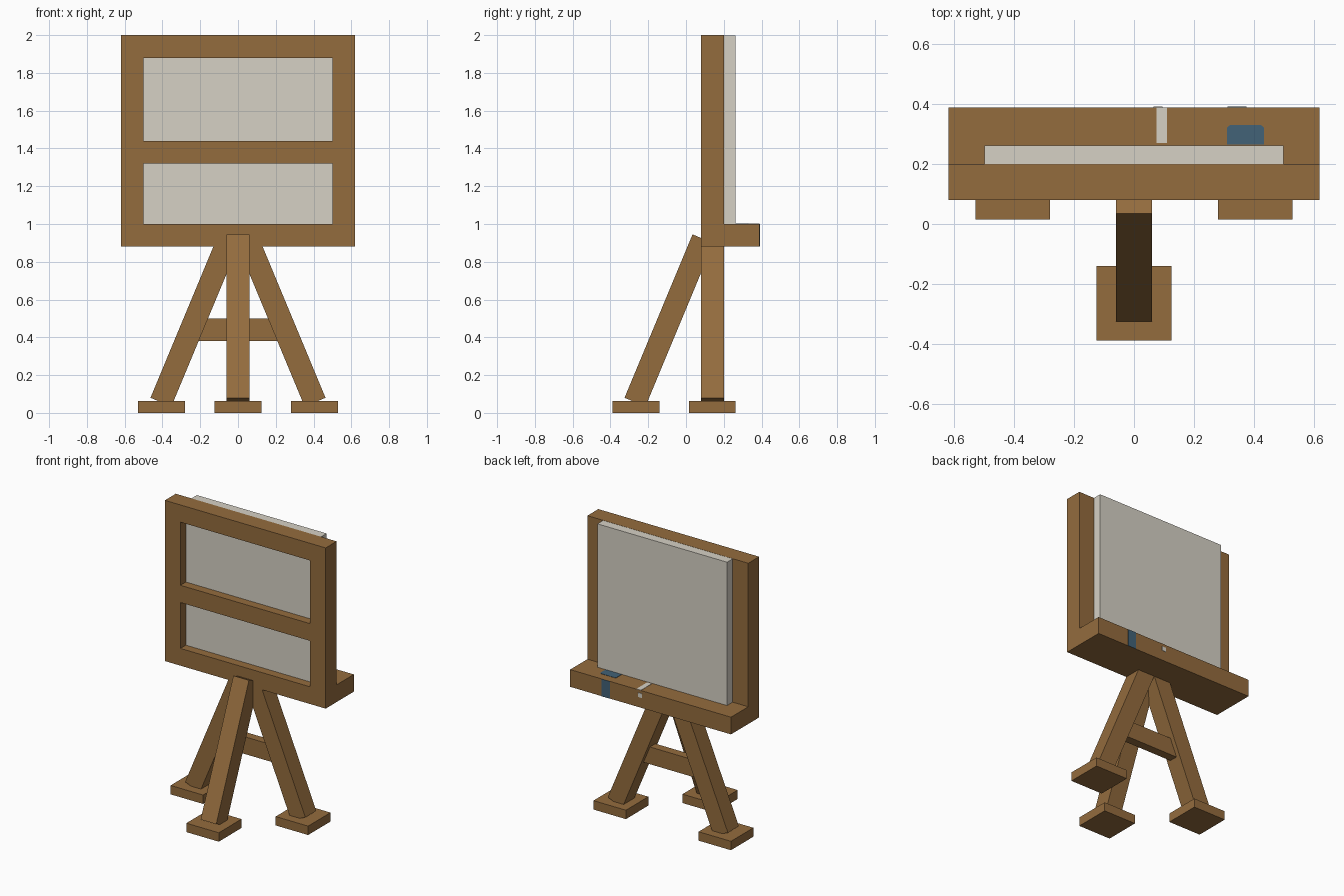
import bpy, bmesh, math
from mathutils import Vector, Matrix

if "Cube" in bpy.data.objects:
    bpy.data.objects.remove(bpy.data.objects["Cube"])


def material(name, rgb):
    m = bpy.data.materials.new(name)
    m.diffuse_color = (*rgb, 1)
    m.use_nodes = True
    m.node_tree.nodes["Principled BSDF"].inputs["Base Color"].default_value = m.diffuse_color
    return m


WOOD = material("brown_wood", (0.296, 0.150, 0.048))
CANVAS = material("off_white_canvas", (0.672, 0.638, 0.558))
BLUE = material("slate_blue", (0.054, 0.122, 0.184))


def finish(name, bm, mat):
    bmesh.ops.recalc_face_normals(bm, faces=bm.faces)
    me = bpy.data.meshes.new(name)
    bm.to_mesh(me)
    bm.free()
    me.materials.append(mat)
    ob = bpy.data.objects.new(name, me)
    bpy.context.collection.objects.link(ob)
    return ob


def box(name, lo, hi, mat):
    """Axis-aligned box between two corners."""
    lo, hi = Vector(lo), Vector(hi)
    bm = bmesh.new()
    bmesh.ops.create_cube(bm, size=1, matrix=Matrix.Translation((lo + hi) / 2)
                          @ Matrix.Diagonal((*(hi - lo), 1)))
    return finish(name, bm, mat)


def leg(name, foot, top):
    """Square beam running from foot to top, leaning in one plane."""
    a, b = Vector(foot), Vector(top)
    d = b - a
    rot = Matrix.Rotation(math.atan2(d.x, d.z), 4, 'Y') @ Matrix.Rotation(-math.atan2(d.y, d.z), 4, 'X')
    bm = bmesh.new()
    bmesh.ops.create_cube(bm, size=1, matrix=Matrix.Translation((a + b) / 2) @ rot
                          @ Matrix.Diagonal((0.12, 0.12, d.length, 1)))
    return finish(name, bm, WOOD)


# Frame: a grid of cells with two window openings, extruded backwards
xs = [-0.62, -0.5, 0.5, 0.62]
zs = [0.88, 1.0, 1.32, 1.44, 1.88, 2.0]
bm = bmesh.new()
verts = [[bm.verts.new((x, 0.08, z)) for x in xs] for z in zs]
for j in range(5):
    for i in range(3):
        if i == 1 and j in (1, 3):
            continue
        bm.faces.new((verts[j][i], verts[j][i + 1], verts[j + 1][i + 1], verts[j + 1][i]))
ext = bmesh.ops.extrude_face_region(bm, geom=bm.faces[:])
bmesh.ops.translate(bm, vec=(0, 0.12, 0),
                    verts=[v for v in ext["geom"] if isinstance(v, bmesh.types.BMVert)])
finish("frame", bm, WOOD)

# Canvas board set into the back of the frame, and the ledge below it
box("canvas", (-0.5, 0.14, 1.0), (0.5, 0.262, 1.999), CANVAS)
box("ledge", (-0.62, 0.20, 0.88), (0.62, 0.39, 1.0), WOOD)

# Rear legs with feet, mirrored left and right
for side, s in (("left", -1), ("right", 1)):
    leg(f"rear_leg_{side}", (s * 0.408, 0.14, 0.057), (s * 0.048, 0.14, 0.922))
    box(f"rear_foot_{side}", (s * 0.405 - 0.125, 0.015, 0), (s * 0.405 + 0.125, 0.262, 0.062), WOOD)

# Front leg with foot, and the crossbar joining the rear legs
leg("front_leg", (0, -0.27, 0.057), (0, 0.09, 0.922))
box("front_foot", (-0.125, -0.39, 0), (0.125, -0.14, 0.062), WOOD)
box("crossbar", (-0.23, 0.11, 0.38), (0.23, 0.17, 0.50), WOOD)

# Blue cloth inlay on the ledge top, with clipped rear corners
bm = bmesh.new()
face = bm.faces.new([bm.verts.new((x, y, 1.0)) for x, y in (
    (0.31, 0.265), (0.435, 0.265), (0.435, 0.322), (0.425, 0.33), (0.32, 0.33), (0.31, 0.322))])
ext = bmesh.ops.extrude_face_region(bm, geom=[face])
bmesh.ops.translate(bm, vec=(0, 0, 0.002),
                    verts=[v for v in ext["geom"] if isinstance(v, bmesh.types.BMVert)])
finish("cloth_top", bm, BLUE)
box("cloth_hanging", (0.312, 0.39, 0.88), (0.376, 0.392, 1.0), BLUE)

# Chalk inlay on the ledge
box("chalk_top", (0.075, 0.27, 1.0), (0.11, 0.39, 1.002), CANVAS)
box("chalk_end", (0.065, 0.39, 0.95), (0.095, 0.392, 0.98), CANVAS)
